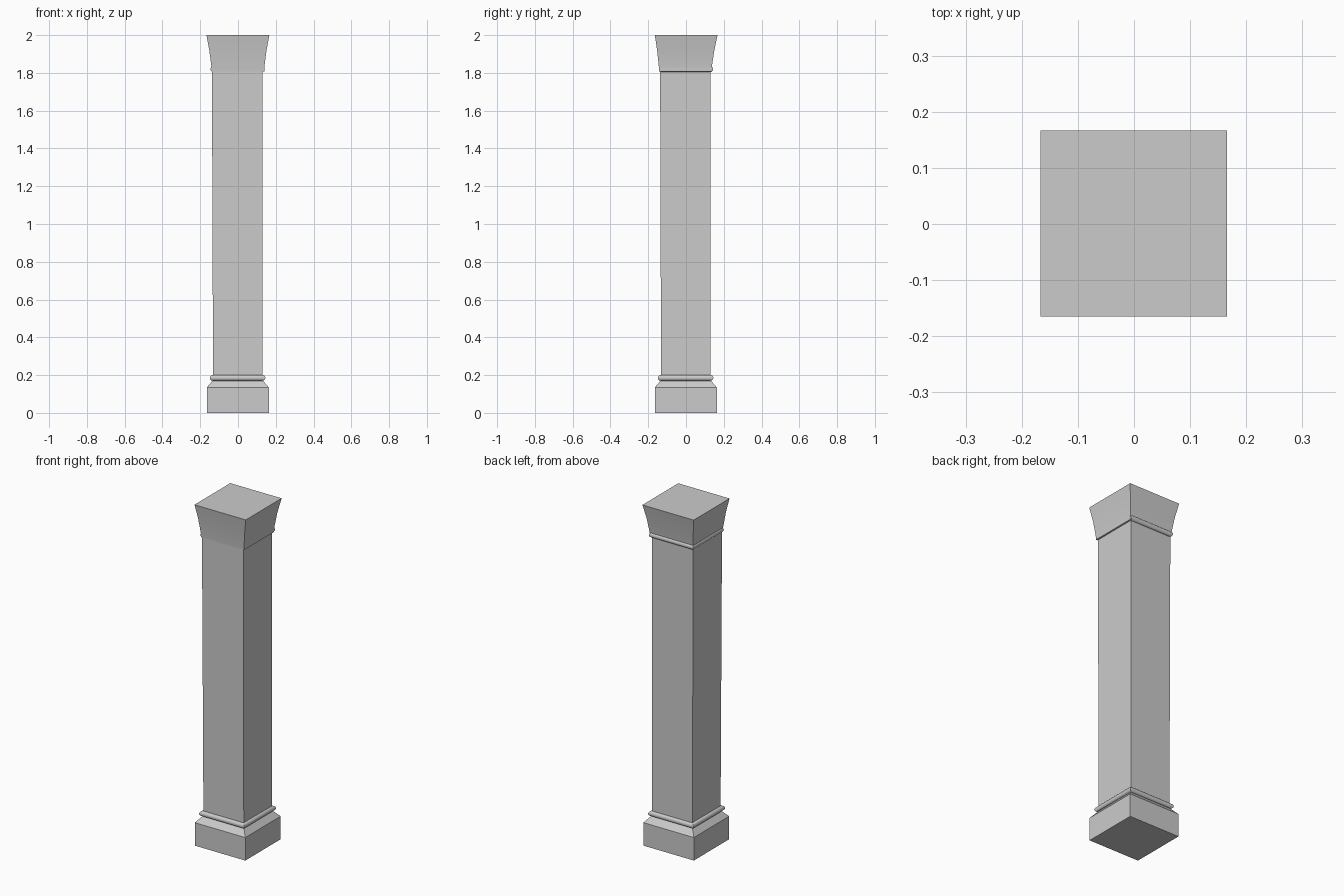
import bpy, math

if "Cube" in bpy.data.objects:
    bpy.data.objects.remove(bpy.data.objects["Cube"])


def loft(name, sections, smooth=False):
    """Stack of rectangles (x0, x1, y0, y1, z) joined into a closed solid."""
    verts, faces = [], []
    for x0, x1, y0, y1, z in sections:
        verts += [(x0, y0, z), (x1, y0, z), (x1, y1, z), (x0, y1, z)]
    for k in range(len(sections) - 1):
        for i in range(4):
            j = (i + 1) % 4
            faces.append((4 * k + i, 4 * k + j, 4 * k + 4 + j, 4 * k + 4 + i))
    t = len(verts) - 4
    faces += [(3, 2, 1, 0), (t, t + 1, t + 2, t + 3)]
    mesh = bpy.data.meshes.new(name)
    mesh.from_pydata(verts, [], faces)
    ob = bpy.data.objects.new(name, mesh)
    bpy.context.collection.objects.link(ob)
    if smooth:
        bpy.ops.object.select_all(action='DESELECT')
        ob.select_set(True)
        bpy.context.view_layer.objects.active = ob
        bpy.ops.object.shade_smooth_by_angle(angle=math.radians(40))
    return ob


def collar(name, cx, cy, half, z, r, steps=8):
    """Square moulding with a half-round edge."""
    rows = []
    for i in range(steps + 1):
        a = math.pi * (i / steps - 0.5)
        h = half - r + r * math.cos(a)
        rows.append((cx - h, cx + h, cy - h, cy + h, z + r * math.sin(a)))
    return loft(name, rows, True)


# Plinth with sloped shoulder
loft("plinth", [(-0.165, 0.163, -0.165, 0.163, 0),
                (-0.165, 0.163, -0.165, 0.163, 0.135),
                (-0.135, 0.133, -0.135, 0.133, 0.17)])

# Slightly uneven square shaft
loft("shaft", [(-0.132, 0.130, -0.132, 0.130, 0.16),
               (-0.138, 0.130, -0.137, 0.130, 1.82)])

# Rounded collars at foot and head of the shaft
collar("lower_collar", -0.002, -0.002, 0.147, 0.185, 0.015)
collar("upper_collar", -0.003, 0.001, 0.143, 1.82, 0.015)

# Flared capital, covering the collar on the front and right sides
loft("capital", [(-0.139, 0.139, -0.142, 0.133, 1.807),
                 (-0.141, 0.140, -0.144, 0.137, 1.835),
                 (-0.152, 0.151, -0.153, 0.150, 1.92),
                 (-0.167, 0.166, -0.165, 0.167, 2.0)], True)
